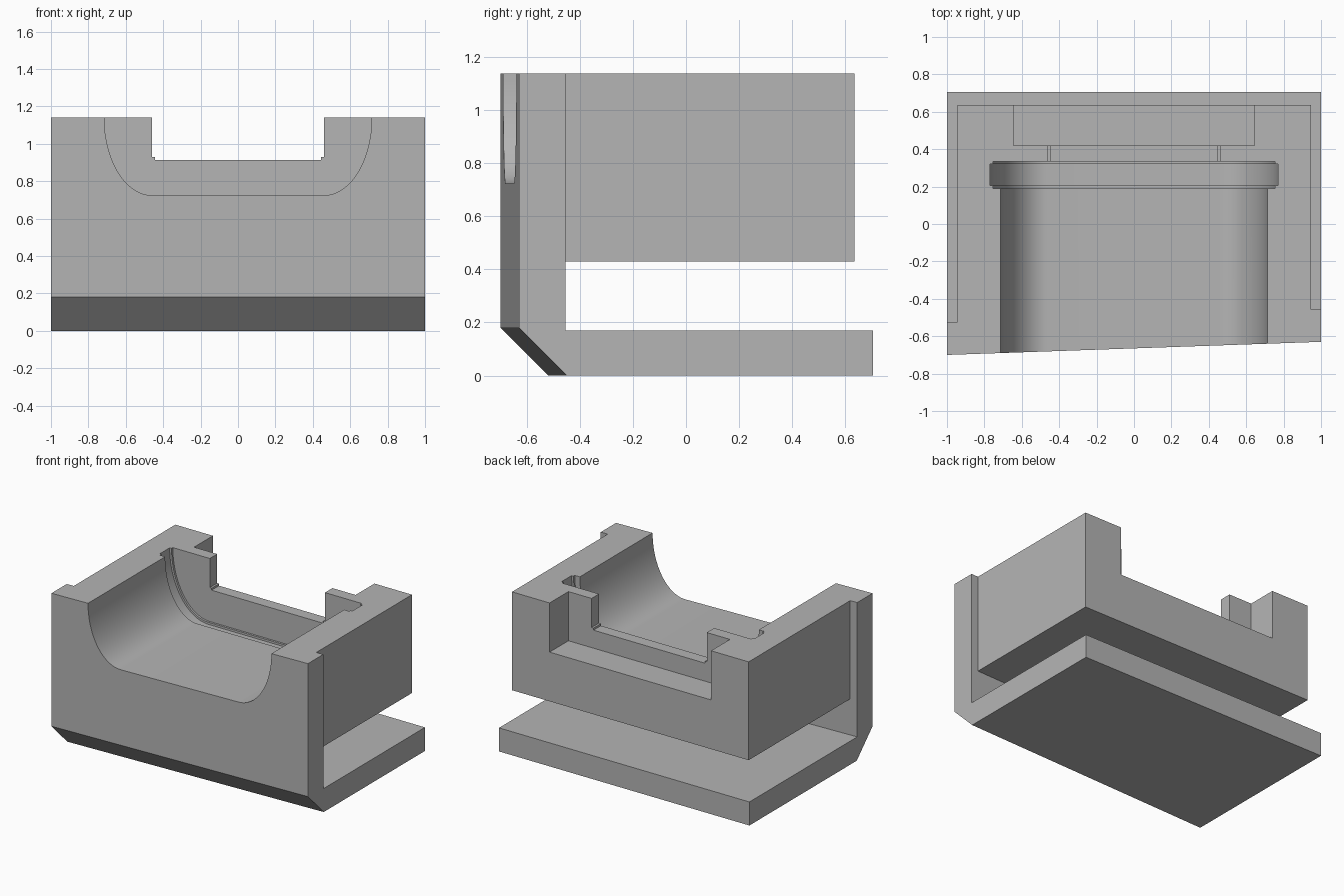
import bpy
import bmesh
from math import sin, cos, pi

cube = bpy.data.objects.get("Cube")
if cube:
    bpy.data.objects.remove(cube, do_unlink=True)

TOP = 1.14
SKEW = 0.035     # the front wall runs slightly out of square

grey = bpy.data.materials.new("plain grey")
grey.use_nodes = True
colour = (0.46, 0.46, 0.46, 1)
grey.diffuse_color = colour
grey.node_tree.nodes["Principled BSDF"].inputs["Base Color"].default_value = colour


def prism(name, outline, axis, start, end):
    """Extrude a closed outline along x (outline in y, z) or y (outline in x, z)."""
    bm = bmesh.new()

    def place(p, d):
        return (d, p[0], p[1]) if axis == "x" else (p[0], d, p[1])

    rings = [[bm.verts.new(place(p, d)) for p in outline] for d in (start, end)]
    for ring in rings:
        bm.faces.new(ring)
    n = len(outline)
    for i in range(n):
        j = (i + 1) % n
        bm.faces.new((rings[0][i], rings[0][j], rings[1][j], rings[1][i]))
    bmesh.ops.recalc_face_normals(bm, faces=bm.faces)
    mesh = bpy.data.meshes.new(name)
    bm.to_mesh(mesh)
    bm.free()
    mesh.materials.append(grey)
    obj = bpy.data.objects.new(name, mesh)
    bpy.context.collection.objects.link(obj)
    return obj


def mirrored(half):
    """Complete a right-hand outline across x = 0."""
    return half + [(-x, z) for x, z in reversed(half)]


def trough(name, grow, start, end):
    """Flat-bottomed channel with elliptical sides, enlarged by grow."""
    steps = 24
    half = [(0.715 + grow, TOP + 0.1)]
    for i in range(steps + 1):
        a = i / steps * pi / 2
        half.append((0.46 + (0.255 + grow) * cos(a), TOP - (0.415 + grow) * sin(a)))
    return prism(name, mirrored(half), "y", start, end)


def combine(target, tool, operation):
    mod = target.modifiers.new(tool.name, "BOOLEAN")
    mod.operation = operation
    mod.solver = "EXACT"
    mod.object = tool
    tool.hide_render = True
    bpy.context.view_layer.objects.active = target
    bpy.ops.object.modifier_apply(modifier=mod.name)
    bpy.data.objects.remove(tool, do_unlink=True)


# Front wall and base plate with a bevelled lower edge
body = prism("holder_body", [(-0.665, TOP), (-0.665, 0.18), (-0.485, 0), (0.705, 0),
                             (0.705, 0.17), (-0.49, 0.17), (-0.49, TOP)], "x", -1, 1)
for v in body.data.vertices:
    if v.co.y < 0:
        v.co.y += SKEW * v.co.x

# Raised block hanging off the wall
block = prism("upper_block", [(-0.56, 0.43), (0.635, 0.43), (0.635, TOP), (-0.56, TOP)],
              "x", -0.945, 0.945)
combine(body, block, "UNION")

# Main trough, then the stepped groove at its rear
for name, grow, start, end in (("trough", 0, -0.9, 0.2),
                               ("groove_lip", 0.04, 0.19, 0.335),
                               ("groove", 0.055, 0.205, 0.32)):
    combine(body, trough(name, grow, start, end), "DIFFERENCE")

# Stepped window through the rear partition
window = [(0.46, TOP + 0.1), (0.46, 0.93), (0.445, 0.93), (0.445, 0.915)]
combine(body, prism("window", mirrored(window), "y", 0.3, 0.5), "DIFFERENCE")

# Wide notch in the back
notch = [(0.645, TOP + 0.1), (0.645, 0.785)]
combine(body, prism("back_notch", mirrored(notch), "y", 0.42, 0.8), "DIFFERENCE")

bpy.ops.object.select_all(action="DESELECT")
body.select_set(True)
bpy.context.view_layer.objects.active = body
bpy.ops.object.shade_smooth_by_angle(angle=pi / 6)
